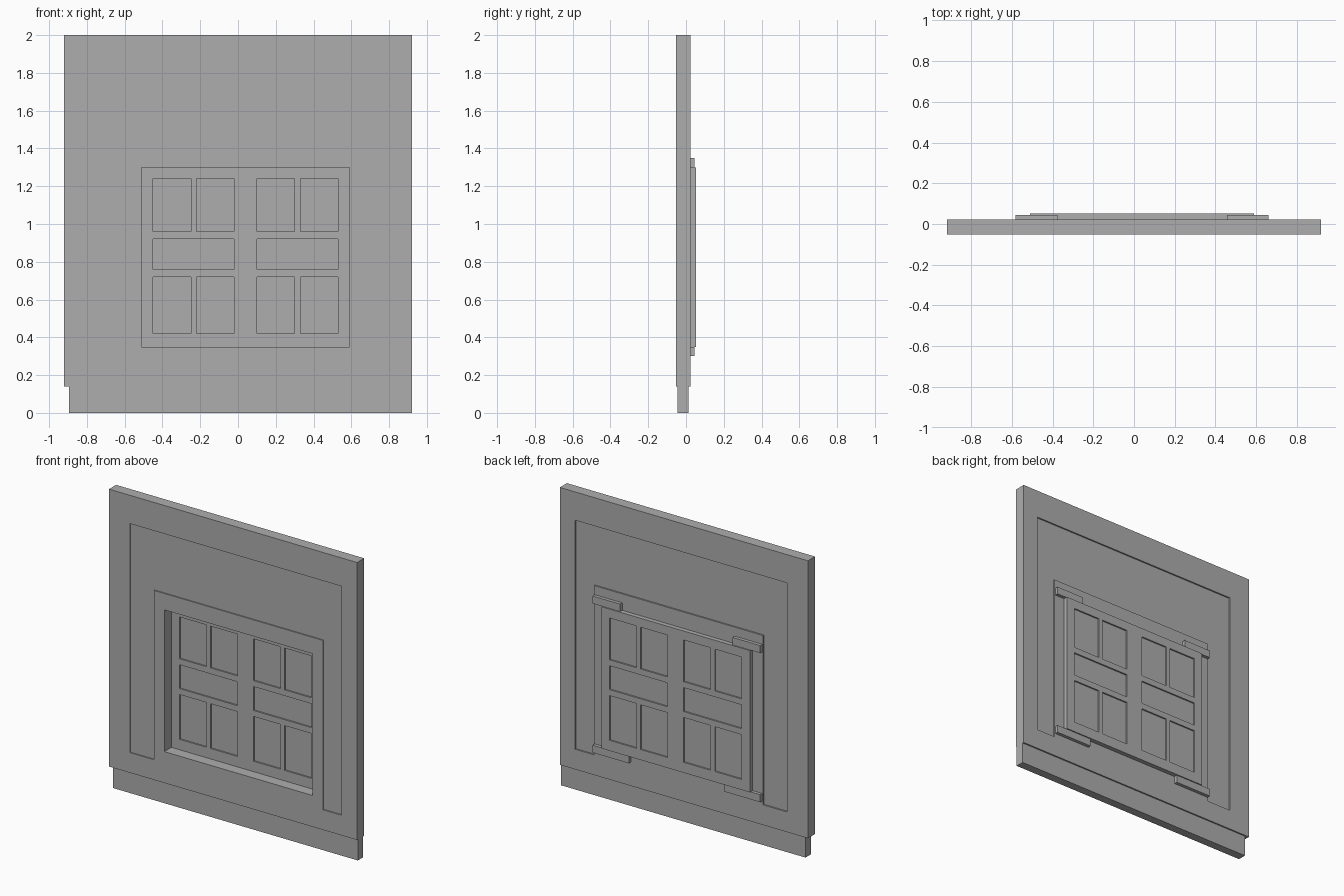
import bpy
import bmesh

cube = bpy.data.objects.get("Cube")
if cube:
    bpy.data.objects.remove(cube, do_unlink=True)

grey = bpy.data.materials.new("plain grey")
grey.use_nodes = True
GREY = (0.42, 0.42, 0.42, 1)
grey.diffuse_color = GREY
grey.node_tree.nodes["Principled BSDF"].inputs["Base Color"].default_value = GREY

# Depth of the wall and its shutter
FRONT, BACK, OUTER = -0.0525, 0.0225, 0.0525
CORE_FRONT, CORE_BACK = -0.045, 0.0125
MID = 0.04  # centre line of the window


def prism(name, outline, y0, y1):
    """Extrude an outline of (x, z) points from y0 to y1."""
    bm = bmesh.new()
    face = bm.faces.new([bm.verts.new((x, y0, z)) for x, z in outline])
    new = bmesh.ops.extrude_face_region(bm, geom=[face])["geom"]
    verts = [v for v in new if isinstance(v, bmesh.types.BMVert)]
    bmesh.ops.translate(bm, verts=verts, vec=(0, y1 - y0, 0))
    bmesh.ops.recalc_face_normals(bm, faces=bm.faces)
    mesh = bpy.data.meshes.new(name)
    bm.to_mesh(mesh)
    bm.free()
    mesh.materials.append(grey)
    obj = bpy.data.objects.new(name, mesh)
    bpy.context.collection.objects.link(obj)
    return obj


def box(name, x0, x1, z0, z1, y0, y1):
    return prism(name, [(x0, z0), (x1, z0), (x1, z1), (x0, z1)], y0, y1)


def cut(target, cutters):
    """Subtract the cutters from the target, then discard them."""
    for cutter in cutters:
        cutter.hide_render = True
        mod = target.modifiers.new("cut", 'BOOLEAN')
        mod.operation = 'DIFFERENCE'
        mod.solver = 'EXACT'
        mod.object = cutter
    bpy.context.view_layer.update()
    graph = bpy.context.evaluated_depsgraph_get()
    mesh = bpy.data.meshes.new_from_object(target.evaluated_get(graph))
    target.modifiers.clear()
    target.data = mesh
    for cutter in cutters:
        bpy.data.objects.remove(cutter, do_unlink=True)


# Wall panel with a window opening and a shallow arch-shaped groove on both sides
wall = box("wall_panel", -0.92, 0.92, 0.14, 2, FRONT, BACK)
groove = [(-0.764, 0.275), (-0.764, 1.81), (0.806, 1.81), (0.806, 0.275),
          (0.667, 0.275), (0.667, 1.41), (-0.587, 1.41), (-0.587, 0.275)]
cut(wall, [
    prism("front_groove", groove, FRONT - 0.1, CORE_FRONT),
    prism("back_groove", groove, CORE_BACK, BACK + 0.1),
    box("opening", MID - 0.55, MID + 0.55, 0.35, 1.30, FRONT - 0.1, BACK + 0.1),
])

# Thinner foot below the wall
box("foot_strip", -0.895, 0.92, 0, 0.14, CORE_FRONT, CORE_BACK)

# Shutter behind the opening, with panes recessed on both faces
shutter = box("shutter", MID - 0.55, MID + 0.55, 0.35, 1.30, BACK, OUTER)
panes = []
for side in (-1, 1):
    for inner, outer, rows in ((0.06, 0.26, ((0.42, 0.72), (0.96, 1.24))),
                               (0.29, 0.49, ((0.42, 0.72), (0.96, 1.24))),
                               (0.06, 0.49, ((0.76, 0.92),))):
        x0, x1 = sorted((MID + side * inner, MID + side * outer))
        for z0, z1 in rows:
            panes.append(box("pane", x0, x1, z0, z1, BACK - 0.1, BACK + 0.01))
            panes.append(box("pane", x0, x1, z0, z1, OUTER - 0.01, OUTER + 0.1))
cut(shutter, panes)

# Corner brackets holding the shutter, the lower pair longer
for side, label in ((-1, "right"), (1, "left")):
    for level, z0, width in (("top", 1.30, 0.205), ("bottom", 0.30, 0.27)):
        x0, x1 = sorted((MID + side * 0.622, MID + side * (0.622 - width)))
        box(f"{level}_{label}_bracket", x0, x1, z0, z0 + 0.05, BACK, 0.045)
